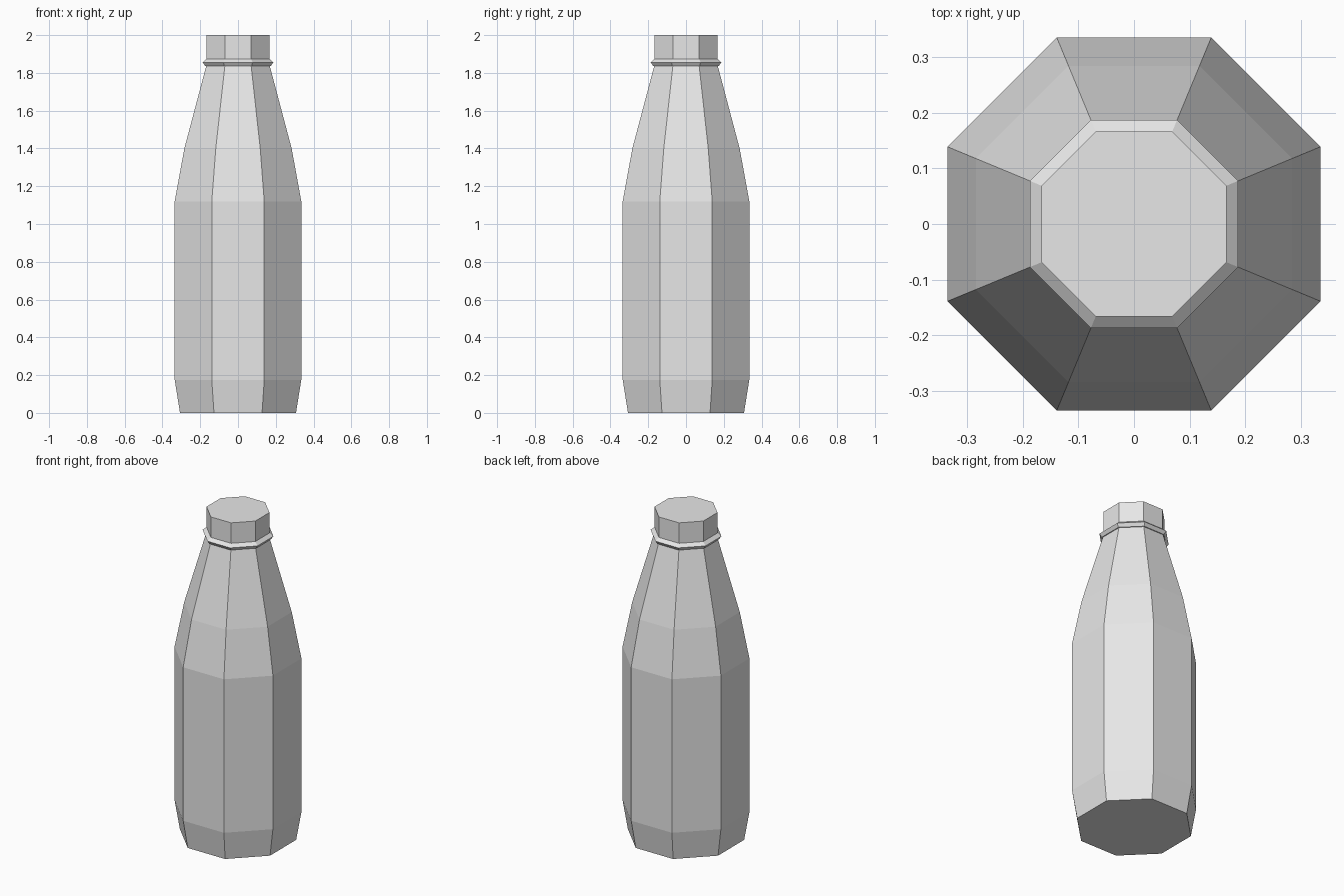
import bpy
import bmesh
import math

cube = bpy.data.objects.get("Cube")
if cube:
    bpy.data.objects.remove(cube, do_unlink=True)

SIDES = 8

grey = bpy.data.materials.new("light_grey")
grey.use_nodes = True
grey.diffuse_color = (0.8, 0.8, 0.8, 1)
grey.node_tree.nodes["Principled BSDF"].inputs["Base Color"].default_value = (0.8, 0.8, 0.8, 1)


def lathe(name, profile, closed=False):
    """Sweep (half width, height) points round z into a flat-sided solid."""
    bm = bmesh.new()
    rings = []
    for half_width, z in profile:
        radius = half_width / math.cos(math.pi / SIDES)
        angles = [math.tau * (i + 0.5) / SIDES for i in range(SIDES)]
        rings.append([bm.verts.new((radius * math.cos(a), radius * math.sin(a), z))
                      for a in angles])
    pairs = list(zip(rings, rings[1:]))
    if closed:
        pairs.append((rings[-1], rings[0]))
    else:
        bm.faces.new(rings[0])
        bm.faces.new(rings[-1])
    for low, high in pairs:
        for i in range(SIDES):
            j = (i + 1) % SIDES
            bm.faces.new((low[i], low[j], high[j], high[i]))
    bmesh.ops.recalc_face_normals(bm, faces=bm.faces)
    mesh = bpy.data.meshes.new(name)
    bm.to_mesh(mesh)
    bm.free()
    mesh.materials.append(grey)
    obj = bpy.data.objects.new(name, mesh)
    bpy.context.collection.objects.link(obj)
    return obj


# Tapered foot, straight body and sloping shoulder up to the neck
lathe("bottle_body", [(0.307, 0), (0.335, 0.175), (0.335, 1.12),
                      (0.284, 1.40), (0.166, 1.845)])

# Thin bevelled collar under the cap
lathe("neck_collar", [(0.16, 1.836), (0.174, 1.836), (0.187, 1.856),
                      (0.166, 1.874), (0.16, 1.874)], closed=True)

# Straight-sided cap
lathe("cap", [(0.166, 1.845), (0.166, 2.0)])
